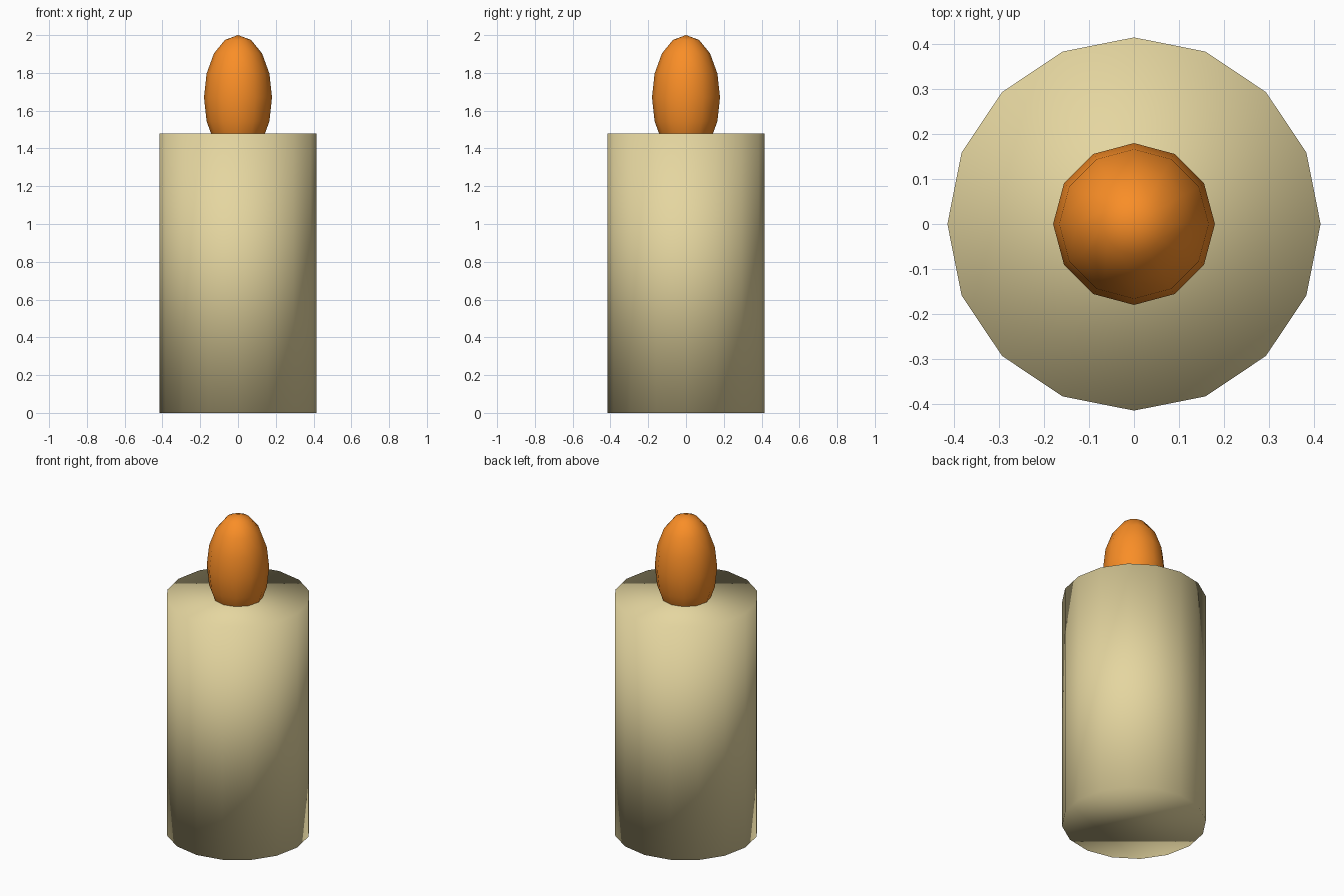
import bpy

if "Cube" in bpy.data.objects:
    bpy.data.objects.remove(bpy.data.objects["Cube"])


def finish(name, color):
    # name, colour and fully smooth-shade the active part
    obj = bpy.context.object
    obj.name = name
    mat = bpy.data.materials.new(name + "_material")
    mat.diffuse_color = (*color, 1)
    mat.use_nodes = True
    mat.node_tree.nodes["Principled BSDF"].inputs["Base Color"].default_value = mat.diffuse_color
    obj.data.materials.append(mat)
    obj.data.shade_smooth()
    return obj


# Wax body: 16-sided cylinder
BODY_H = 1.48
bpy.ops.mesh.primitive_cylinder_add(vertices=16, radius=0.415, depth=BODY_H,
                                    location=(0, 0, BODY_H / 2))
finish("wax_body", (0.78, 0.67, 0.35))

# Flame: stretched low-poly sphere sunk into the top of the wax
bpy.ops.mesh.primitive_uv_sphere_add(segments=12, ring_count=8, radius=1,
                                     location=(0, 0, 1.67))
flame = finish("flame", (0.95, 0.27, 0.02))
flame.scale = (0.18, 0.18, 0.33)
bpy.ops.object.transform_apply(location=False, rotation=False, scale=True)
